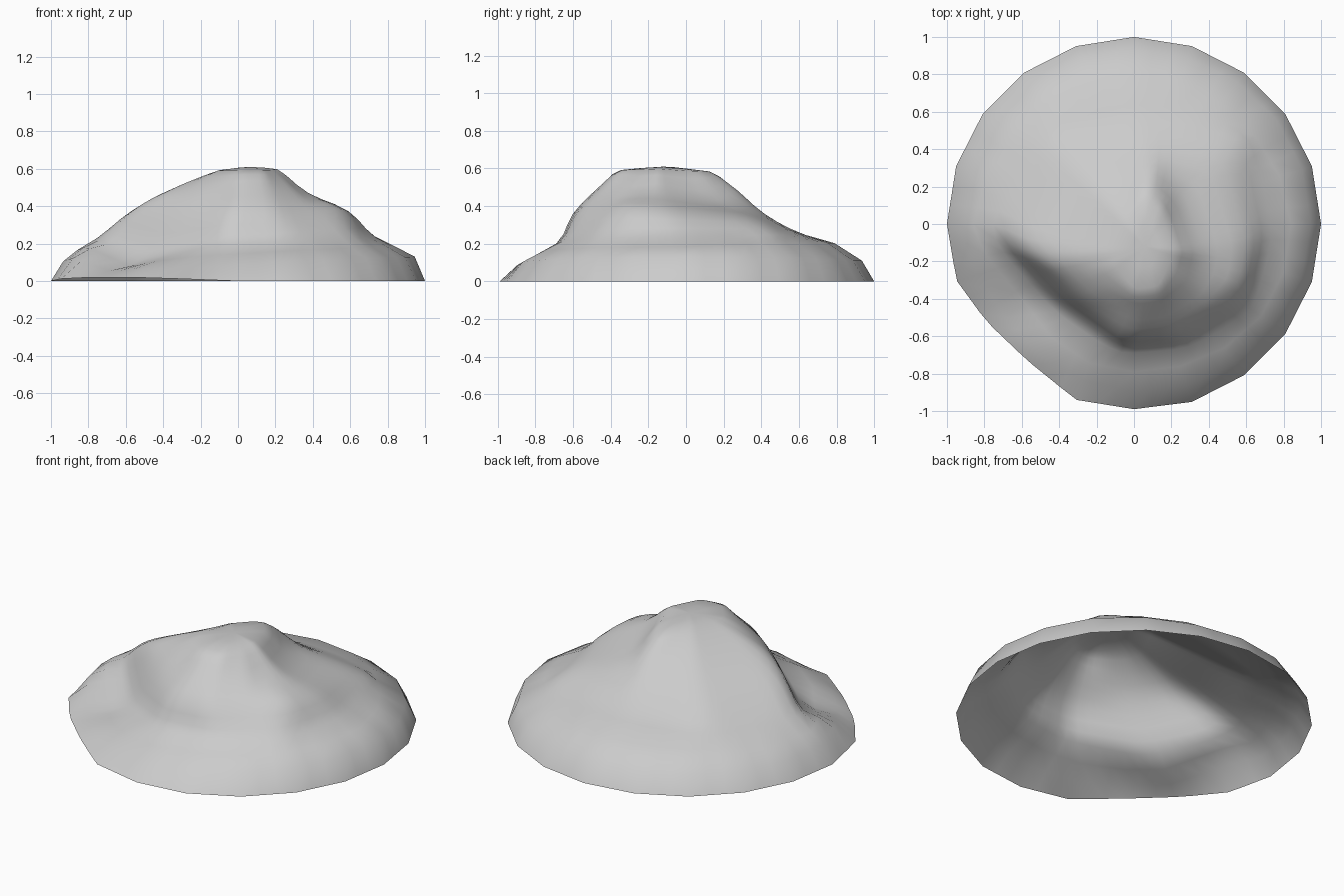
import bpy, bmesh, math
from mathutils import Vector

if "Cube" in bpy.data.objects:
    bpy.data.objects.remove(bpy.data.objects["Cube"])

N = 60          # points round each contour


def ring(values):
    """20-point closed outline from (radius, height) pairs every 36 degrees."""
    result = []
    for k in range(20):
        (r0, z0), (r1, z1) = values[k // 2], values[(k + k % 2) // 2 % 10]
        a, r, z = math.tau * k / 20, (r0 + r1) / 2, (z0 + z1) / 2
        result.append((r * math.cos(a), r * math.sin(a), z))
    return result


def sample(outline, cx, cy):
    """Cast N rays from a centre and return where they cross the closed outline."""
    result = []
    pts = [Vector(p) for p in outline]
    for i in range(N):
        a = math.tau * i / N
        dx, dy = math.cos(a), math.sin(a)
        best = None
        for p, q in zip(pts, pts[1:] + pts[:1]):
            ex, ey = q.x - p.x, q.y - p.y
            den = dx * ey - dy * ex
            if abs(den) < 1e-9:
                continue
            wx, wy = p.x - cx, p.y - cy
            t = (wx * ey - wy * ex) / den
            s = (wx * dy - wy * dx) / den
            if t > 0 and -1e-4 <= s <= 1.0001 and (best is None or t > best[0]):
                best = (t, p.lerp(q, s))
        result.append(best[1])
    return result


def curve(a, b, c, d, t):
    return 0.5 * (2 * b + (c - a) * t + (2 * a - 5 * b + 4 * c - d) * t * t
                  + (3 * b - a - 3 * c + d) * t ** 3)


# Rim, pulled in and slightly raised at the front left
rim = ring([(1, 0)] * 10)
rim[11] = (-.95, -.3, .012)
rim[12] = (-.79, -.52, .02)
rim[13] = (-.57, -.73, .02)
rim[14] = (-.31, -.94, .012)
rim[15] = (0, -.99, 0)

# Skirt and apron inside the rim, sunken at the front left beside a low spur
skirt = ring([(.945, .13), (.945, .125), (.935, .11), (.935, .11), (.935, .105),
              (.935, .105), (.85, .055), (.88, .07), (.91, .105), (.935, .125)])
skirt[11] = (-.875, -.21, .125)
apron = ring([(.84, .185), (.8, .205), (.79, .205), (.79, .2), (.8, .19),
              (.86, .165), (.72, .08), (.78, .13), (.8, .16), (.84, .18)])
apron[11] = (-.81, -.14, .185)

# Contours of the hill: foot, shoulder, upper slope, summit
foot = [(.73, -.05, .24), (.62, .48, .25), (.3, .6, .25), (0, .62, .25), (-.5, .5, .23),
        (-.77, -.04, .24), (-.65, -.2, .165), (-.43, -.44, .12), (-.08, -.68, .2),
        (.3, -.65, .215), (.63, -.46, .23)]
shoulder = [(.6, -.1, .375), (.47, .36, .34), (.06, .42, .36), (-.32, .34, .36),
            (-.6, -.12, .38), (-.35, -.39, .32), (-.04, -.61, .36), (.2, -.59, .36), (.56, -.33, .39)]
upper = [(.38, -.15, .47), (.27, .15, .42), (.1, .28, .49), (-.2, .18, .47),
         (-.42, -.18, .475), (-.22, -.38, .46), (.02, -.47, .5), (.15, -.45, .5), (.33, -.35, .46)]
summit = [(.22, -.15, .605), (.15, .08, .59), (.05, .16, .585), (-.04, 0, .605),
          (-.12, -.22, .595), (0, -.37, .595), (.14, -.35, .595)]

rings = [sample(rim, 0, 0), sample(skirt, 0, 0), sample(apron, 0, 0), sample(foot, 0, 0),
         sample(shoulder, .03, -.08), sample(upper, .05, -.1), sample(summit, .06, -.12)]

# Loft the contours into one smooth open shell
bm = bmesh.new()
loops = []
for j in range(len(rings) - 1):
    steps = (1, 1, 1, 3, 3, 3)[j]
    for s in range(steps):
        loop = []
        for i in range(N):
            p = [rings[min(max(k, 0), len(rings) - 1)][i] for k in (j - 1, j, j + 1, j + 2)]
            loop.append(bm.verts.new(curve(*p, s / steps)))
        loops.append(loop)
loops.append([bm.verts.new(p) for p in rings[-1]])
centre = Vector((.06, -.12, .61))
loops.append([bm.verts.new(p.lerp(centre, .55)) for p in rings[-1]])
for a, b in zip(loops, loops[1:]):
    for i in range(N):
        n = (i + 1) % N
        bm.faces.new((a[i], a[n], b[n], b[i]))
tip = bm.verts.new(centre)
for i in range(N):
    bm.faces.new((loops[-1][i], loops[-1][(i + 1) % N], tip))

# Soften the slopes while keeping rim, skirt and apron fixed
inner = [v for loop in loops[3:] for v in loop]
for _ in range(2):
    bmesh.ops.smooth_vert(bm, verts=inner, factor=0.4, use_axis_x=True, use_axis_y=True, use_axis_z=True)
for f in bm.faces:
    f.smooth = True

mesh = bpy.data.meshes.new("hill")
bm.to_mesh(mesh)
bm.free()
hill = bpy.data.objects.new("hill", mesh)
bpy.context.collection.objects.link(hill)
